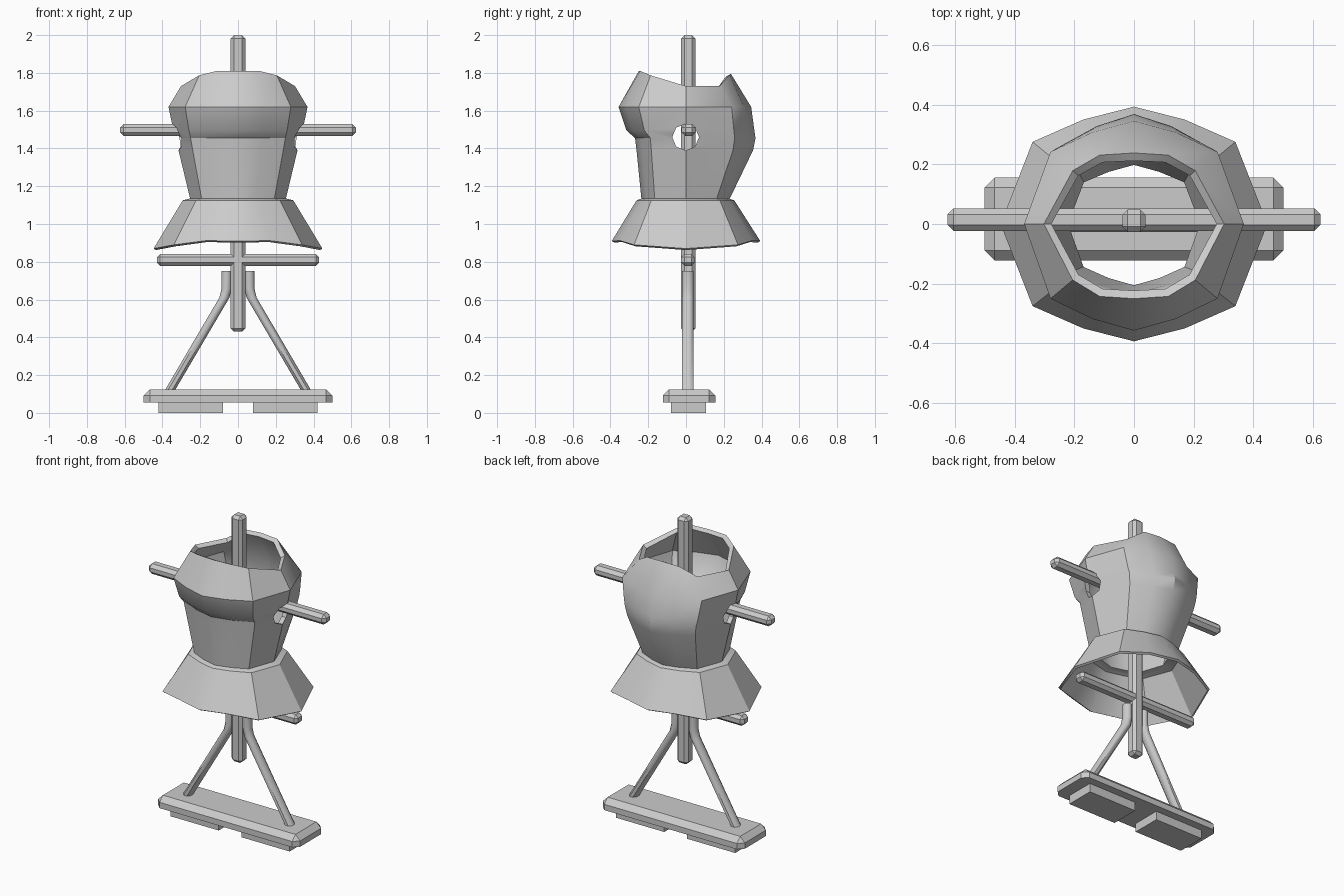
import bpy, bmesh, math
from mathutils import Vector

if "Cube" in bpy.data.objects:
    bpy.data.objects.remove(bpy.data.objects["Cube"])


def finish(ob, angle=30):
    """Apply modifiers and smooth everything but the sharp edges."""
    bpy.ops.object.select_all(action='DESELECT')
    bpy.context.view_layer.objects.active = ob
    ob.select_set(True)
    for m in list(ob.modifiers):
        bpy.ops.object.modifier_apply(modifier=m.name)
    bpy.ops.object.shade_smooth_by_angle(angle=math.radians(angle))
    return ob


def box(name, lo, hi, bevel=0.0, keep_bottom=False):
    lo, hi = Vector(lo), Vector(hi)
    bm = bmesh.new()
    bmesh.ops.create_cube(bm, size=1)
    for v in bm.verts:
        v.co = (lo + hi) / 2 + v.co * (hi - lo)
    if bevel:
        edges = [e for e in bm.edges
                 if not (keep_bottom and all(v.co.z < lo.z + 1e-4 for v in e.verts))]
        bmesh.ops.bevel(bm, geom=edges, offset=bevel, segments=1, affect='EDGES')
    return mesh_object(name, bm)


def mesh_object(name, bm):
    me = bpy.data.meshes.new(name)
    bm.to_mesh(me)
    bm.free()
    ob = bpy.data.objects.new(name, me)
    bpy.context.collection.objects.link(ob)
    return ob


def loft(name, rings, caps=False):
    """Skin a stack of closed rings, listed bottom to top."""
    bm = bmesh.new()
    rows = [[bm.verts.new(p) for p in r] for r in rings]
    for a, b in zip(rows, rows[1:]):
        n = len(a)
        for i in range(n):
            j = (i + 1) % n
            bm.faces.new((a[i], a[j], b[j], b[i]))
    if caps:
        bm.faces.new(rows[0][::-1])
        bm.faces.new(rows[-1])
    return mesh_object(name, bm)


FX, FY = (0, .38, .76, 1), (1, .89, .7, 0)


def ring(x, front, back, zs, fx=FX, fy=FY):
    """Twelve-sided body ring; zs = one height or seven heights front to back."""
    if not isinstance(zs, tuple):
        zs = (zs,) * 7
    right = [(x * fx[i], front * fy[i], zs[i]) for i in range(4)]
    right += [(x * fx[i], back * fy[i], zs[6 - i]) for i in (2, 1, 0)]
    return right + [(-p[0], p[1], p[2]) for p in right[5:0:-1]]


# wooden base and feet
finish(box("base_board", (-.5, -.122, .055), (.5, .155, .125), .033, True))
for s in (-1, 1):
    finish(box("base_foot", (s * .25 - .17, -.08, 0), (s * .25 + .17, .105, .057)))

# post and crossbars
finish(box("post", (-.039, -.026, .43), (.039, .049, 2), .018))
finish(box("arm_bar", (-.625, -.023, 1.465), (.625, .052, 1.53), .02))
finish(box("hip_bar", (-.43, -.026, .778), (.43, .046, .842), .018))

# bent struts from the base to the post
for s in (-1, 1):
    rings = []
    for cx, cz in ((.372, .1), (.072, .61), (.06, .66), (.06, .75)):
        rings.append([(s * cx + .029 * math.cos(a), .01 + .033 * math.sin(a), cz)
                      for a in (math.pi / 8 + k * math.pi / 4 for k in range(8))])
    finish(loft("strut", rings, True), 50)

# torso shell: waist, belly, chest fold, shoulder crease, neck rim
torso = loft("torso_armour", [
    ring(.25, -.235, .225, 1.12),
    ring(.315, -.262, .355, 1.39),
    ring(.33, -.27, .368, 1.455),
    ring(.342, -.315, .362, 1.495),
    ring(.368, -.357, .345, 1.62),
    ring(.302, -.25, .238, (1.81, 1.81, 1.787, 1.73, 1.73, 1.79, 1.795),
         (0, .38, .68, 1), (1, .97, .75, 0)),
])
m = torso.modifiers.new("thickness", 'SOLIDIFY')
m.thickness, m.offset = .03, -1

# arm holes
bpy.ops.mesh.primitive_cylinder_add(vertices=8, radius=.071, depth=2,
                                    location=(0, -.002, 1.46),
                                    rotation=(0, math.pi / 2, 0))
cutter = bpy.context.object
cutter.name = "arm_hole_cutter"
cutter.hide_render = True
m = torso.modifiers.new("arm_holes", 'BOOLEAN')
m.operation, m.object, m.solver = 'DIFFERENCE', cutter, 'EXACT'
finish(torso, 32)
bpy.data.objects.remove(cutter)

# flared skirt with a narrow lip at the waist
skirt = loft("skirt_armour", [
    ring(.447, -.393, .393, (.91, .912, .89, .87, .89, .912, .91)),
    ring(.293, -.262, .256, 1.125),
    ring(.245, -.23, .22, 1.137),
])
m = skirt.modifiers.new("thickness", 'SOLIDIFY')
m.thickness, m.offset = .015, -1
finish(skirt, 30)
